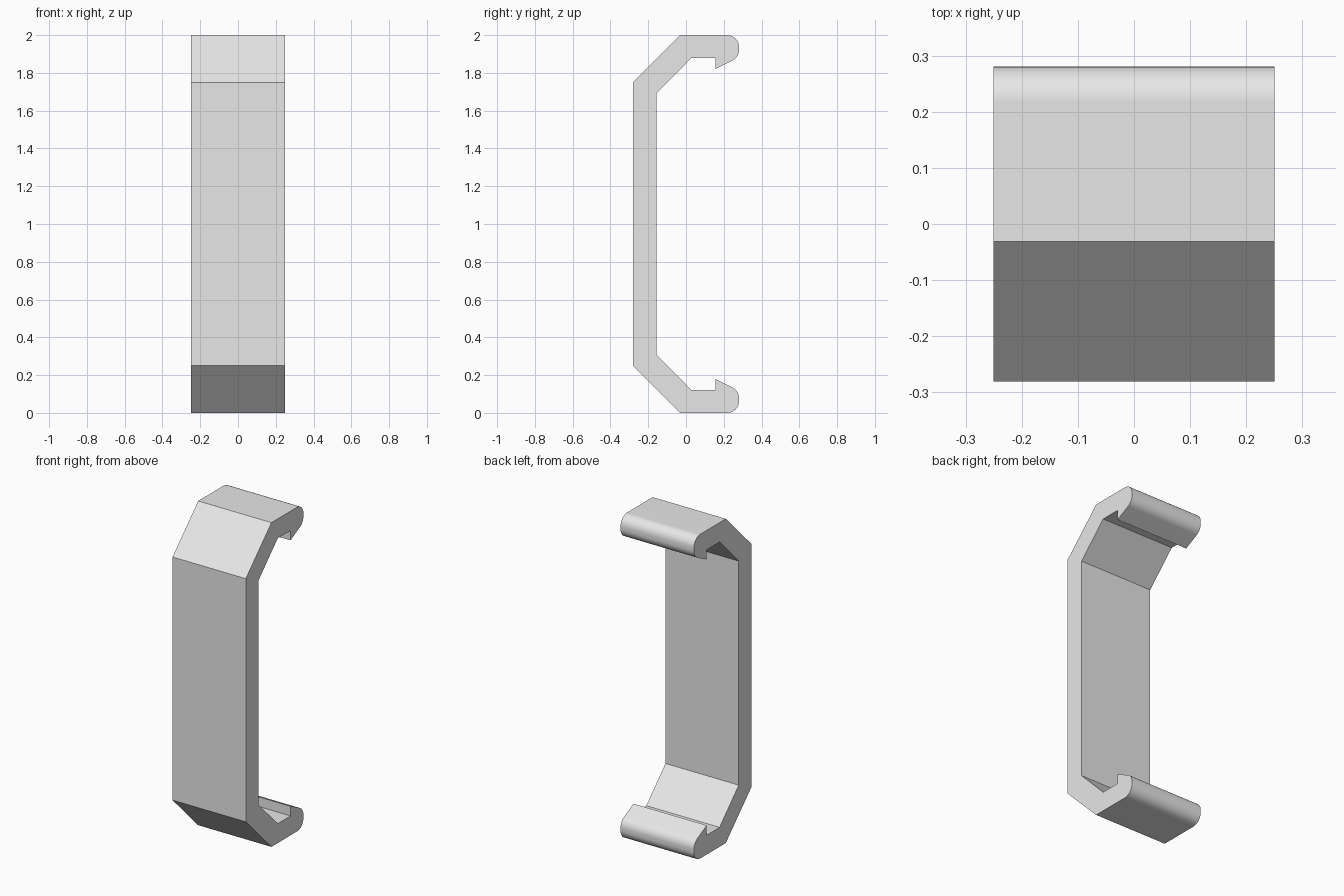
import bpy, bmesh, math

if "Cube" in bpy.data.objects:
    bpy.data.objects.remove(bpy.data.objects["Cube"], do_unlink=True)

HALF_WIDTH = 0.25
HEIGHT = 2.0
BACK = 0.281
RADIUS = 0.0625


def arc(cy, cz, start, end, steps=8):
    """Points on a rounded corner, from start to end angle in degrees."""
    angles = [math.radians(start + (end - start) * i / steps) for i in range(steps + 1)]
    return [(cy + RADIUS * math.cos(a), cz + RADIUS * math.sin(a)) for a in angles]


# Upper half of the clip profile as (y, z), from outer front to inner front
upper = [(-BACK, 1.75), (-0.031, HEIGHT)]
upper += arc(BACK - RADIUS, HEIGHT - RADIUS, 90, 0)
upper += arc(BACK - RADIUS, 1.922, 0, -63.43)
upper += [(0.155, 1.82), (0.155, 1.88), (0.03, 1.88), (-0.157, 1.691)]

# Lower half mirrors the upper one
profile = upper + [(y, HEIGHT - z) for y, z in reversed(upper)]

# Extrude the profile across the width
bm = bmesh.new()
face = bm.faces.new([bm.verts.new((-HALF_WIDTH, y, z)) for y, z in profile])
result = bmesh.ops.extrude_face_region(bm, geom=[face])
moved = [v for v in result["geom"] if isinstance(v, bmesh.types.BMVert)]
bmesh.ops.translate(bm, verts=moved, vec=(2 * HALF_WIDTH, 0, 0))
bmesh.ops.recalc_face_normals(bm, faces=bm.faces)
mesh = bpy.data.meshes.new("clip_bracket")
bm.to_mesh(mesh)
bm.free()

# Plain light grey
grey = bpy.data.materials.new("light_grey")
grey.use_nodes = True
color = (0.8, 0.8, 0.8, 1.0)
grey.diffuse_color = color
grey.node_tree.nodes["Principled BSDF"].inputs["Base Color"].default_value = color
mesh.materials.append(grey)

clip = bpy.data.objects.new("clip_bracket", mesh)
bpy.context.collection.objects.link(clip)

# Smooth the rounded lips, keep the bends sharp
bpy.ops.object.select_all(action="DESELECT")
clip.select_set(True)
bpy.context.view_layer.objects.active = clip
bpy.ops.object.shade_smooth_by_angle(angle=math.radians(30))
weighted = clip.modifiers.new("flat_face_normals", "WEIGHTED_NORMAL")
weighted.keep_sharp = True
